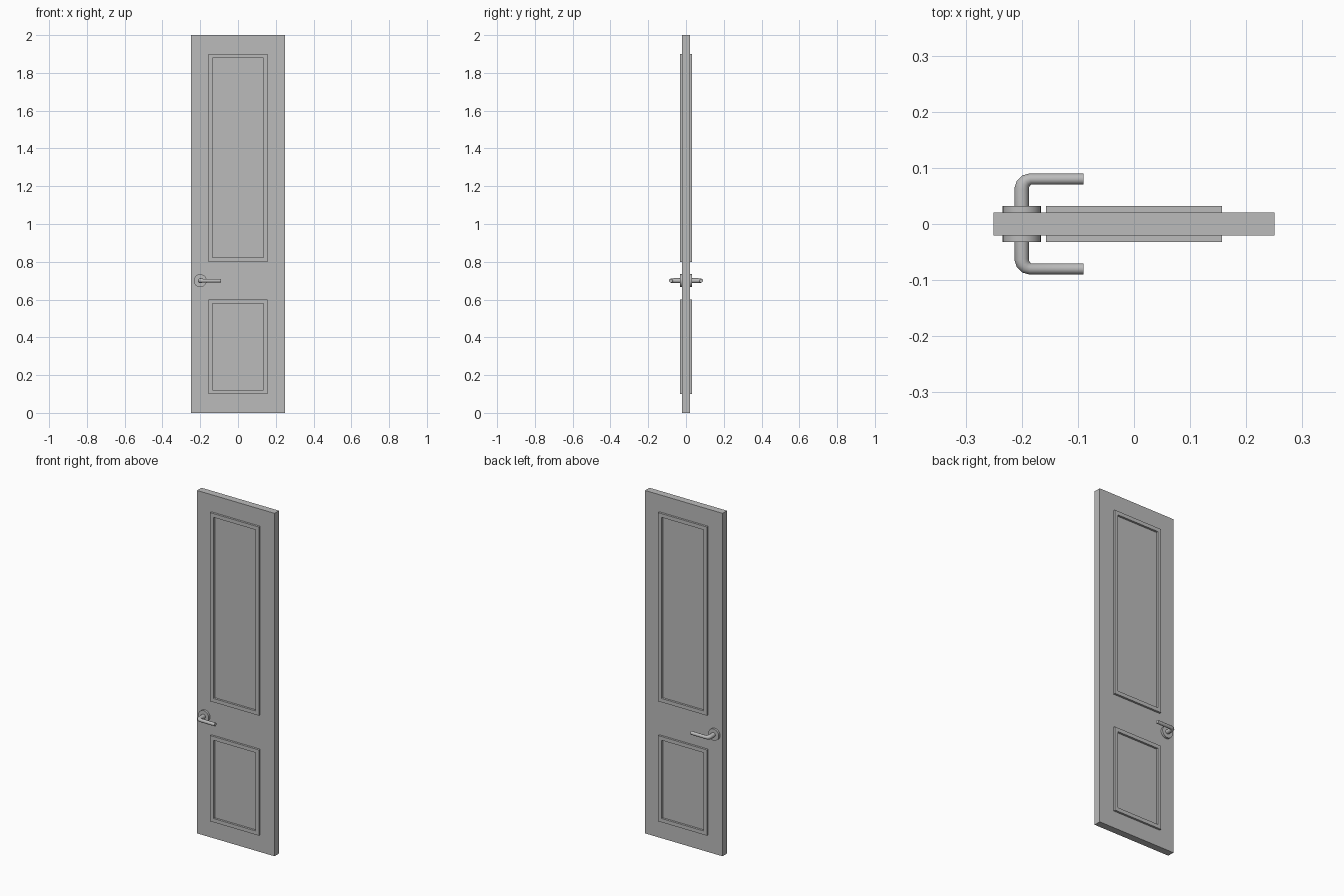
import bpy, bmesh
from math import radians
from mathutils import Matrix, Vector

if "Cube" in bpy.data.objects:
    bpy.data.objects.remove(bpy.data.objects["Cube"], do_unlink=True)


def make_material(name, colour):
    mat = bpy.data.materials.new(name)
    mat.use_nodes = True
    mat.diffuse_color = colour
    mat.node_tree.nodes["Principled BSDF"].inputs["Base Color"].default_value = colour
    return mat


GREY = make_material("plain grey", (0.5, 0.5, 0.5, 1))

HALF_DEPTH = 0.0205     # half thickness of the slab
MOULD_FACE = 0.0325     # distance of moulding and rosette faces from the middle
HANDLE_X, HANDLE_Z = -0.2, 0.7


def add_object(name, mesh, smooth=False):
    obj = bpy.data.objects.new(name, mesh)
    bpy.context.collection.objects.link(obj)
    mesh.materials.clear()
    mesh.materials.append(GREY)
    if smooth:
        bpy.ops.object.select_all(action="DESELECT")
        obj.select_set(True)
        bpy.context.view_layer.objects.active = obj
        bpy.ops.object.shade_smooth_by_angle(angle=radians(40))
    return obj


def from_bmesh(name, bm, smooth=False):
    bmesh.ops.recalc_face_normals(bm, faces=bm.faces)
    mesh = bpy.data.meshes.new(name)
    bm.to_mesh(mesh)
    bm.free()
    return add_object(name, mesh, smooth)


def slab(name, width, depth, height):
    bm = bmesh.new()
    bmesh.ops.create_cube(bm, size=1)
    bmesh.ops.scale(bm, vec=(width, depth, height), verts=bm.verts)
    bmesh.ops.translate(bm, vec=(0, 0, height / 2), verts=bm.verts)
    return from_bmesh(name, bm)


def moulding(name, side, half_width, bottom, top, band=0.022):
    """Rectangular picture frame standing proud of the slab."""
    bm = bmesh.new()
    rings = []
    for y in (HALF_DEPTH, MOULD_FACE):
        for inset in (0, band):
            x, low, high = half_width - inset, bottom + inset, top - inset
            rings.append([bm.verts.new((cx, side * y, cz)) for cx, cz in
                          ((-x, low), (x, low), (x, high), (-x, high))])
    back_out, back_in, face_out, face_in = rings
    for a, b in ((back_out, face_out), (face_out, face_in),
                 (face_in, back_in), (back_in, back_out)):
        for i in range(4):
            j = (i + 1) % 4
            bm.faces.new((a[i], a[j], b[j], b[i]))
    return from_bmesh(name, bm)


def rosette(name, side):
    bm = bmesh.new()
    depth = MOULD_FACE - HALF_DEPTH
    place = (Matrix.Translation((HANDLE_X, side * (HALF_DEPTH + depth / 2), HANDLE_Z))
             @ Matrix.Rotation(radians(90), 4, "X"))
    bmesh.ops.create_cone(bm, cap_ends=True, segments=32, radius1=0.034,
                          radius2=0.034, depth=depth, matrix=place)
    return from_bmesh(name, bm, smooth=True)


def lever(name, side):
    """Round bar leaving the door, bending and running towards +x."""
    curve = bpy.data.curves.new(name, "CURVE")
    curve.dimensions = "3D"
    curve.bevel_depth = 0.01
    curve.bevel_resolution = 4
    curve.use_fill_caps = True
    # x offset, y distance, radius factor
    path = [(0, HALF_DEPTH, 1.3), (0, 0.063, 1.3), (0.002, 0.071, 1.25),
            (0.007, 0.077, 1.15), (0.015, 0.08, 1), (0.11, 0.08, 1)]
    spline = curve.splines.new("POLY")
    spline.points.add(len(path) - 1)
    for point, (dx, y, radius) in zip(spline.points, path):
        point.co = (HANDLE_X + dx, side * y, HANDLE_Z, 1)
        point.radius = radius
    temp = bpy.data.objects.new(name, curve)
    bpy.context.collection.objects.link(temp)
    graph = bpy.context.evaluated_depsgraph_get()
    mesh = bpy.data.meshes.new_from_object(temp.evaluated_get(graph))
    bpy.data.objects.remove(temp, do_unlink=True)
    return add_object(name, mesh, smooth=True)


# Door leaf
slab("door_slab", 0.5, HALF_DEPTH * 2, 2)

# Mouldings and handle on both faces
for label, side in (("front", -1), ("back", 1)):
    moulding(label + "_upper_moulding", side, 0.157, 0.8, 1.9)
    moulding(label + "_lower_moulding", side, 0.157, 0.1, 0.6)
    rosette(label + "_handle_rosette", side)
    lever(label + "_handle_lever", side)
